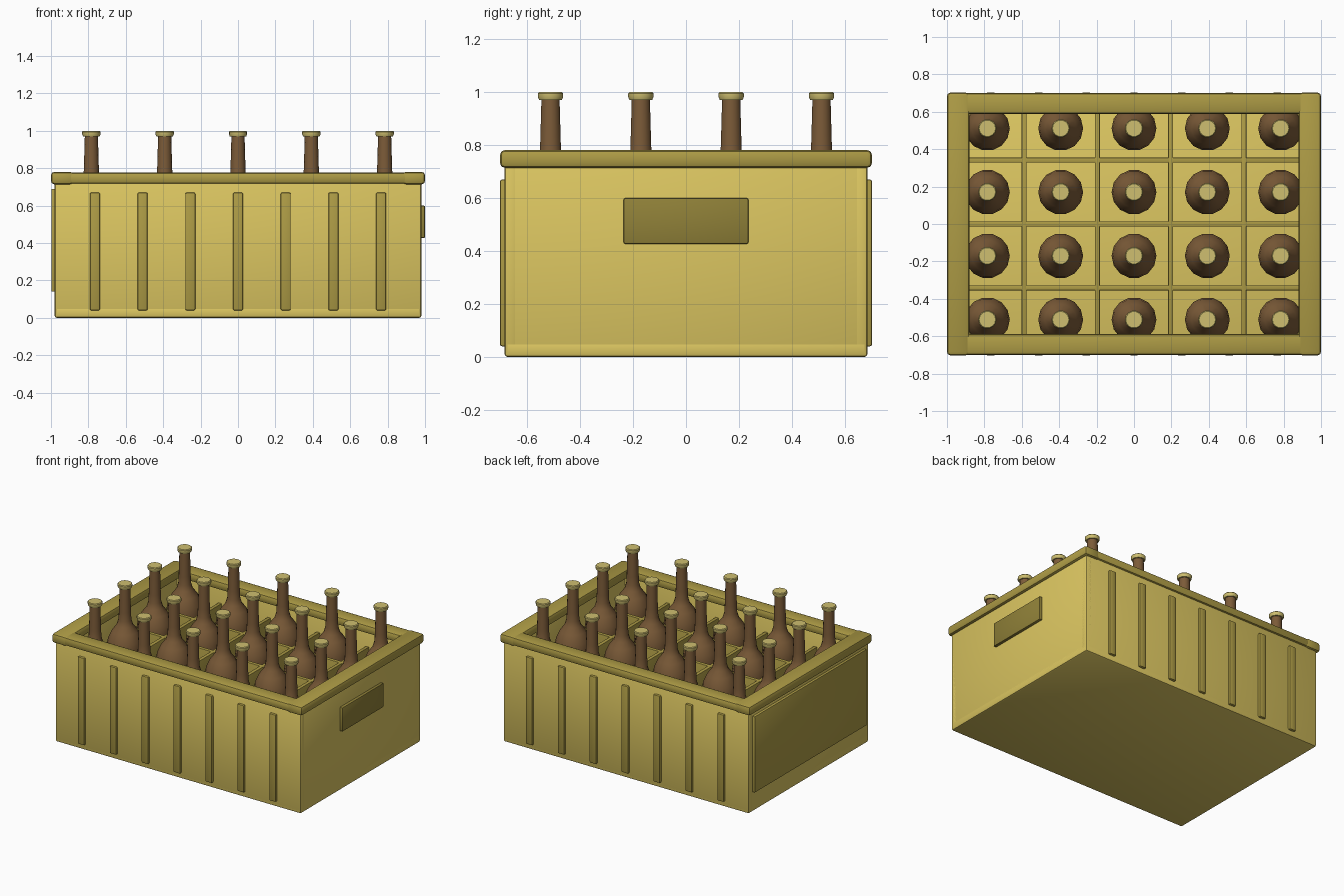
import bpy, bmesh
from math import radians, cos, sin, tau

if "Cube" in bpy.data.objects:
    bpy.data.objects.remove(bpy.data.objects["Cube"])


def material(name, rgb):
    m = bpy.data.materials.new(name)
    m.diffuse_color = (*rgb, 1)
    m.use_nodes = True
    m.node_tree.nodes["Principled BSDF"].inputs["Base Color"].default_value = m.diffuse_color
    return m


YELLOW = material("crate_yellow", (0.72, 0.57, 0.12))
TRIM = material("trim_olive", (0.42, 0.33, 0.06))
DARK = material("handle_olive", (0.28, 0.22, 0.04))
BROWN = material("bottle_brown", (0.20, 0.105, 0.04))
CAP = material("cap_gold", (0.62, 0.52, 0.16))


def finish(ob, mat):
    ob.data.materials.append(mat)
    bpy.context.collection.objects.link(ob)
    bpy.context.view_layer.objects.active = ob
    bpy.ops.object.select_all(action='DESELECT')
    ob.select_set(True)
    bpy.ops.object.shade_smooth_by_angle(angle=radians(40))
    return ob


def box(name, x, y, z, mat, bevel=0.006):
    """Bevelled box from (min, max) ranges on each axis."""
    bm = bmesh.new()
    bmesh.ops.create_cube(bm, size=1)
    for v in bm.verts:
        v.co = [(r[0] + r[1]) / 2 + c * (r[1] - r[0]) for r, c in zip((x, y, z), v.co)]
    if bevel:
        bmesh.ops.bevel(bm, geom=bm.edges[:], offset=bevel, segments=2,
                        profile=0.5, affect='EDGES')
    me = bpy.data.meshes.new(name)
    bm.to_mesh(me)
    bm.free()
    return finish(bpy.data.objects.new(name, me), mat)


def lathe(name, profile, sides, mat):
    """Closed turned solid from (radius, height) points."""
    bm = bmesh.new()
    rings = [[bm.verts.new((r * cos(tau * i / sides), r * sin(tau * i / sides), z))
              for i in range(sides)] for r, z in profile]
    for a, b in zip(rings, rings[1:]):
        for i in range(sides):
            j = (i + 1) % sides
            bm.faces.new((a[i], a[j], b[j], b[i]))
    bm.faces.new(rings[0][::-1])
    bm.faces.new(rings[-1])
    me = bpy.data.meshes.new(name)
    bm.to_mesh(me)
    bm.free()
    return finish(bpy.data.objects.new(name, me), mat)


def span(s, a, b):
    return tuple(sorted((s * a, s * b)))


W, D, T = 0.98, 0.685, 0.05

# Crate floor, walls and rim
box("crate_floor", (-W, W), (-D, D), (0, 0.06), YELLOW, 0.012)
for s, side in ((-1, "front"), (1, "back")):
    box(side + "_wall", (-W, W), span(s, D - T, D), (0.01, 0.74), YELLOW, 0.01)
    box(side + "_rim", (-0.995, 0.995), span(s, 0.587, 0.70), (0.717, 0.778), TRIM, 0.018)
for s, side in ((-1, "left"), (1, "right")):
    box(side + "_wall", span(s, W - T, W), (-D, D), (0.01, 0.74), YELLOW, 0.01)
    box(side + "_rim", span(s, 0.88, 1.0), (-0.702, 0.702), (0.714, 0.781), TRIM, 0.018)

# Vertical ribs on the long walls
for s, side in ((-1, "front"), (1, "back")):
    for i in range(7):
        x = -0.765 + 0.255 * i
        box(f"{side}_rib_{i + 1}", (x - 0.027, x + 0.027), span(s, 0.67, 0.702),
            (0.04, 0.67), TRIM, 0.008)

# Right hand grip and left panel
box("right_grip", (0.97, 1.0), (-0.235, 0.235), (0.427, 0.60), DARK, 0.006)
box("left_panel", (-0.998, -0.97), (-0.64, 0.64), (0.14, 0.69), TRIM, 0.006)

# Dividers between the bottles
for i in range(4):
    x = -0.588 + 0.392 * i
    box(f"cross_divider_{i + 1}", (x - 0.013, x + 0.013), (-0.65, 0.65), (0.05, 0.60), TRIM, 0.003)
for i in range(3):
    y = -0.3415 + 0.3415 * i
    box(f"long_divider_{i + 1}", (-0.94, 0.94), (y - 0.013, y + 0.013), (0.05, 0.60), TRIM, 0.003)

# Bottles and caps, sharing one mesh each
bottle_profile = [(0.10, 0.06), (0.118, 0.08), (0.12, 0.55), (0.112, 0.60), (0.085, 0.66),
                  (0.055, 0.70), (0.043, 0.74), (0.040, 0.80), (0.035, 0.975)]
cap_profile = [(0.044, 0.970), (0.049, 0.982), (0.049, 0.995), (0.044, 1.0)]
masters = (lathe("bottle_1", bottle_profile, 14, BROWN),
           lathe("bottle_cap_1", cap_profile, 14, CAP))
n = 0
for i in range(5):
    for j in range(4):
        n += 1
        for m, name in zip(masters, ("bottle", "bottle_cap")):
            ob = m
            if n > 1:
                ob = m.copy()
                ob.name = f"{name}_{n}"
                bpy.context.collection.objects.link(ob)
            ob.location = (-0.784 + 0.392 * i, -0.5115 + 0.341 * j, 0)
